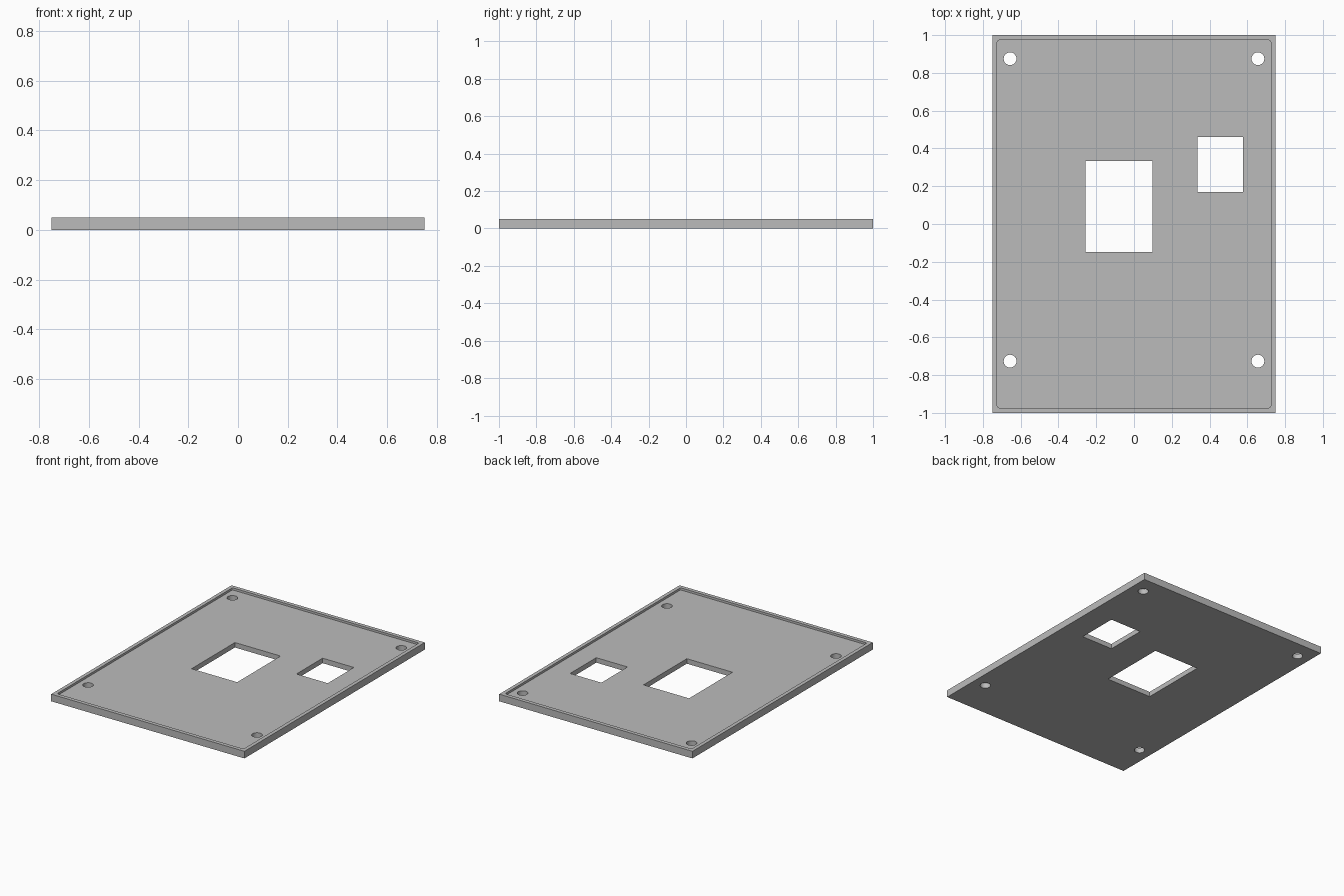
import bpy
import bmesh

default = bpy.data.objects.get("Cube")
if default:
    bpy.data.objects.remove(default, do_unlink=True)

grey = bpy.data.materials.new("plain grey")
grey.use_nodes = True
colour = (0.5, 0.5, 0.5, 1)
grey.diffuse_color = colour
grey.node_tree.nodes["Principled BSDF"].inputs["Base Color"].default_value = colour

HEIGHT = 0.05
FLOOR = 0.035


def add_object(name, bm):
    mesh = bpy.data.meshes.new(name)
    bm.to_mesh(mesh)
    bm.free()
    mesh.materials.append(grey)
    obj = bpy.data.objects.new(name, mesh)
    bpy.context.collection.objects.link(obj)
    return obj


def box(name, x0, x1, y0, y1, z0, z1, corner=0):
    """Box between two corners, with optional rounded upright edges."""
    bm = bmesh.new()
    bmesh.ops.create_cube(bm, size=1)
    bmesh.ops.scale(bm, vec=(x1 - x0, y1 - y0, z1 - z0), verts=bm.verts)
    bmesh.ops.translate(bm, vec=((x0 + x1) / 2, (y0 + y1) / 2, (z0 + z1) / 2), verts=bm.verts)
    if corner:
        upright = [e for e in bm.edges
                   if abs(e.verts[0].co.z - e.verts[1].co.z) > (z1 - z0) / 2]
        bmesh.ops.bevel(bm, geom=upright, offset=corner, segments=4,
                        profile=0.5, affect='EDGES')
    return add_object(name, bm)


def cylinder(name, x, y, radius):
    bm = bmesh.new()
    bmesh.ops.create_cone(bm, cap_ends=True, segments=32, radius1=radius,
                          radius2=radius, depth=0.4)
    bmesh.ops.translate(bm, vec=(x, y, 0), verts=bm.verts)
    return add_object(name, bm)


# Base slab
panel = box("cover_panel", -0.75, 0.75, -1, 1, 0, HEIGHT)

# Shallow recess that leaves a thin raised rim
cutters = [box("recess_cutter", -0.724, 0.724, -0.973, 0.973, FLOOR, 0.2, corner=0.01)]

# Two rectangular windows
cutters.append(box("large_window_cutter", -0.257, 0.097, -0.148, 0.333, -0.2, 0.3))
cutters.append(box("small_window_cutter", 0.335, 0.578, 0.17, 0.46, -0.2, 0.3))

# Four screw holes
for side in (-1, 1):
    for y in (0.875, -0.726):
        cutters.append(cylinder("screw_hole_cutter", side * 0.656, y, 0.034))

# Cut everything out, then drop the cutters
bpy.context.view_layer.objects.active = panel
panel.select_set(True)
for cutter in cutters:
    cut = panel.modifiers.new(cutter.name, 'BOOLEAN')
    cut.operation = 'DIFFERENCE'
    cut.solver = 'EXACT'
    cut.object = cutter
    bpy.ops.object.modifier_apply(modifier=cut.name)
    bpy.data.objects.remove(cutter, do_unlink=True)

bpy.ops.object.shade_smooth_by_angle()
